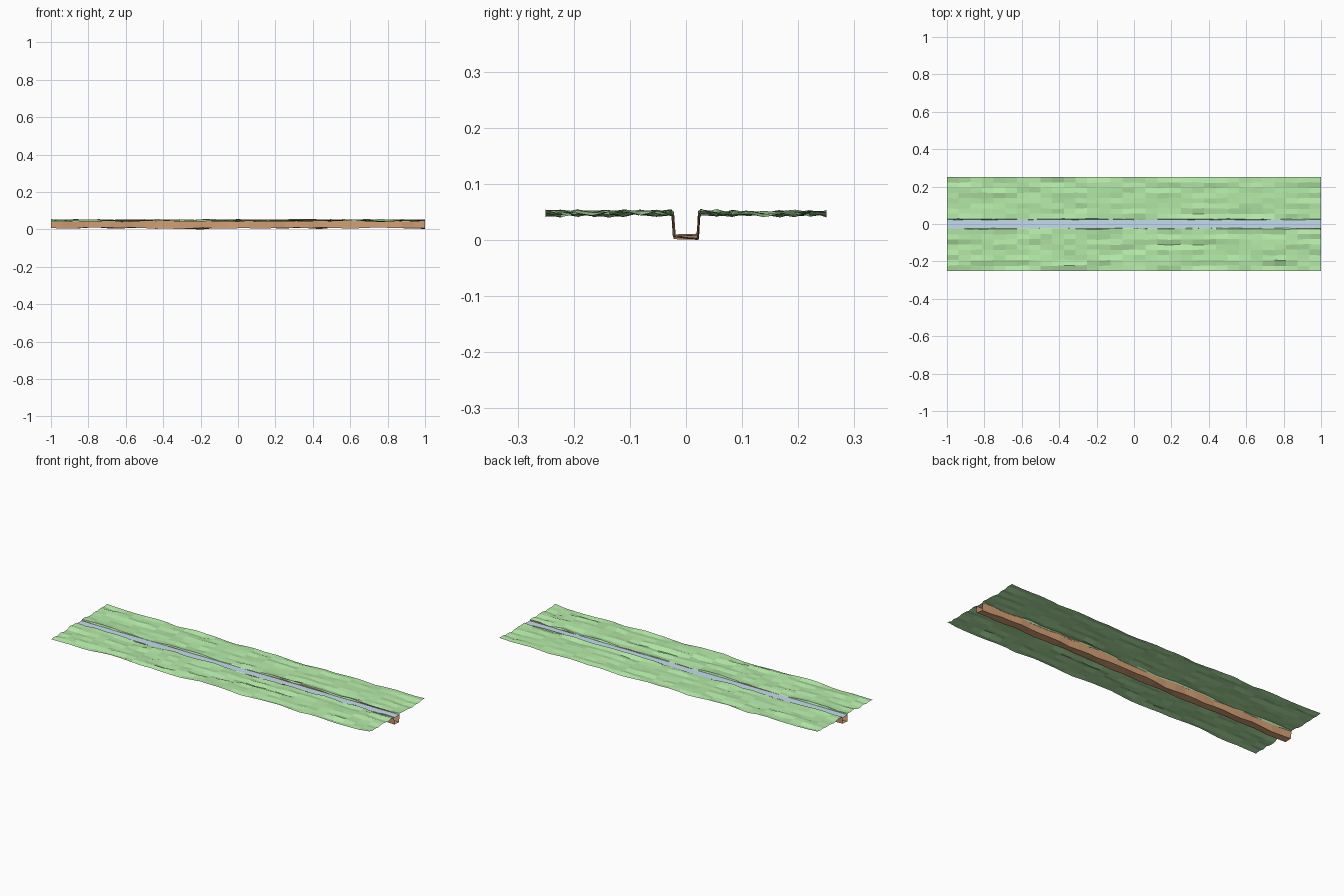
import bpy, random

if "Cube" in bpy.data.objects:
    bpy.data.objects.remove(bpy.data.objects["Cube"])

random.seed(4)
COLS = 32                      # steps along the stream

# Half cross-section from channel floor to outer lawn edge: (y, z)
half = [(0.021, 0.0105), (0.0235, 0.044), (0.0265, 0.0495)]
half += [(0.0265 + (0.25 - 0.0265) * k / 8, 0.0475) for k in range(1, 9)]
profile = [(-y, z) for y, z in reversed(half)] + half
MID = len(half)


def material(name, rgb):
    m = bpy.data.materials.new(name)
    m.diffuse_color = (*rgb, 1)
    m.use_nodes = True
    m.node_tree.nodes["Principled BSDF"].inputs["Base Color"].default_value = m.diffuse_color
    return m


def sheet(name, rows, mat):
    """Skin a list of point rows (each running along x) as flat quads."""
    n = len(rows[0])
    verts = [p for row in rows for p in row]
    faces = [(r * n + i, r * n + i + 1, (r + 1) * n + i + 1, (r + 1) * n + i)
             for r in range(len(rows) - 1) for i in range(n - 1)]
    mesh = bpy.data.meshes.new(name)
    mesh.from_pydata(verts, [], faces)
    mesh.materials.append(mat)
    ob = bpy.data.objects.new(name, mesh)
    bpy.context.collection.objects.link(ob)
    return ob


def wobbly_row(y, z):
    """One long row of points with gentle random unevenness."""
    raw = [random.uniform(-1, 1) for _ in range(COLS + 2)]
    dy = 0.0 if abs(y) > 0.24 else 0.0025
    row = []
    for i in range(COLS + 1):
        bump = 0.6 * raw[i] + 0.4 * raw[i + 1]
        row.append((-1 + 2 * i / COLS, y + random.uniform(-dy, dy),
                    z + 0.008 * bump))
    return row


rows = [wobbly_row(y, z) for y, z in profile]

# Set the lowest floor point on the ground
low = min(p[2] for row in rows for p in row)
rows = [[(x, y, z - low if z < 0.025 else z) for x, y, z in row] for row in rows]

grass = material("grass", (0.46, 0.82, 0.39))
earth = material("earth", (0.68, 0.36, 0.18))
blue = material("water", (0.55, 0.72, 0.86))

# Lawns on both banks, each with a lip dipping into the channel
sheet("left_bank", rows[:MID - 1], grass)
sheet("right_bank", rows[MID + 1:], grass)

# Earth channel: two walls and a floor
sheet("stream_bed", rows[MID - 2:MID + 2], earth)

# Flat water surface near the top of the channel
sheet("water", [[(-1, y, 0.044), (1, y, 0.044)] for y in (-0.023, 0.023)], blue)
